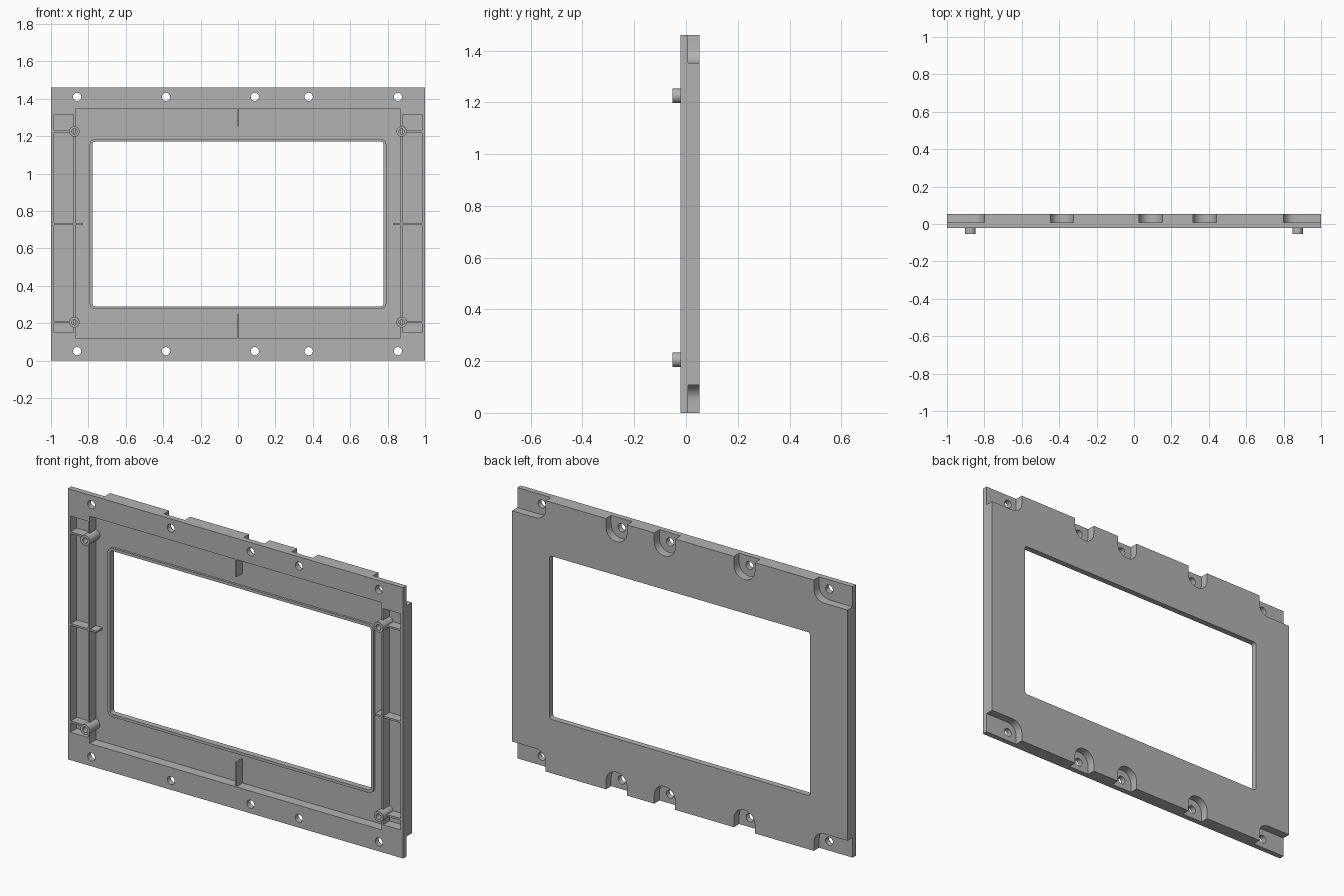
import bpy, bmesh
from math import sin, cos, pi

if "Cube" in bpy.data.objects:
    bpy.data.objects.remove(bpy.data.objects["Cube"], do_unlink=True)

grey = bpy.data.materials.new("plain grey")
grey.use_nodes = True
COLOUR = (0.45, 0.45, 0.45, 1)
grey.diffuse_color = COLOUR
grey.node_tree.nodes["Principled BSDF"].inputs["Base Color"].default_value = COLOUR

HEIGHT = 1.46
FRONT, STEP, FLOOR, BACK = -0.021, 0.008, 0.033, 0.053


def rounded(x0, x1, z0, z1, r=0.0, steps=8):
    """Outline of a rectangle with rounded corners."""
    if r == 0:
        return [(x0, z0), (x1, z0), (x1, z1), (x0, z1)]
    centres = [(x1 - r, z1 - r), (x0 + r, z1 - r), (x0 + r, z0 + r), (x1 - r, z0 + r)]
    return [(cx + r * cos((q + k / steps) * pi / 2), cz + r * sin((q + k / steps) * pi / 2))
            for q, (cx, cz) in enumerate(centres) for k in range(steps + 1)]


def circle(x, z, r, n=32):
    return [(x + r * cos(2 * pi * k / n), z + r * sin(2 * pi * k / n)) for k in range(n)]


def prism(name, outline, y0, y1):
    """Extrude an outline in the upright plane from y0 to y1."""
    bm = bmesh.new()
    face = bm.faces.new([bm.verts.new((x, y0, z)) for x, z in outline])
    ext = bmesh.ops.extrude_face_region(bm, geom=[face])
    moved = [v for v in ext["geom"] if isinstance(v, bmesh.types.BMVert)]
    bmesh.ops.translate(bm, verts=moved, vec=(0, y1 - y0, 0))
    bmesh.ops.remove_doubles(bm, verts=bm.verts, dist=1e-5)
    bmesh.ops.recalc_face_normals(bm, faces=bm.faces)
    mesh = bpy.data.meshes.new(name)
    bm.to_mesh(mesh)
    bm.free()
    mesh.materials.append(grey)
    obj = bpy.data.objects.new(name, mesh)
    bpy.context.collection.objects.link(obj)
    return obj


def cut(obj, outline, y0, y1):
    """Subtract a prism from an object."""
    cutter = prism("cutter", outline, y0, y1)
    cutter.hide_render = True
    mod = obj.modifiers.new("cut", "BOOLEAN")
    mod.operation, mod.solver, mod.object = "DIFFERENCE", "EXACT", cutter
    bpy.context.view_layer.update()
    result = bpy.data.meshes.new_from_object(obj.evaluated_get(bpy.context.evaluated_depsgraph_get()))
    obj.modifiers.clear()
    obj.data = result
    bpy.data.objects.remove(cutter, do_unlink=True)


# Main panel with front recesses and the window
panel = prism("panel", rounded(-1, 1, 0, HEIGHT), FRONT, BACK)
cut(panel, rounded(-0.87, 0.87, 0.12, 1.345), FRONT - 0.1, FLOOR)
for s in (-1, 1):
    a, b = sorted((s * 0.985, s * 0.88))
    cut(panel, rounded(a, b, 0.15, 1.315), FRONT - 0.1, FLOOR)
window = rounded(-0.778, 0.778, 0.29, 1.17, 0.015)
cut(panel, window, -0.2, 0.2)

# Screw holes and the rounded notches behind them, along both long edges
for x in (-0.86, -0.385, 0.09, 0.378, 0.855):
    for top in (False, True):
        z0, z1 = (1.352, 1.7) if top else (-0.24, 0.108)
        if abs(x) > 0.8:
            a, b = sorted((x / abs(x) * 0.8, x / abs(x) * 1.3))
        else:
            a, b = x - 0.0625, x + 0.0625
        cut(panel, rounded(a, b, z0, z1, 0.06), STEP, 0.2)
        cut(panel, circle(x, 1.41 if top else 0.05, 0.022), -0.2, 0.2)

# Raised lip round the window
lip = prism("window_lip", rounded(-0.793, 0.793, 0.275, 1.185, 0.03), FLOOR - 0.012, FLOOR + 0.001)
cut(lip, window, -0.2, 0.2)

# Hollow screw posts, each braced to the side wall
for s, side in ((-1, "right"), (1, "left")):
    for z, level in ((0.205, "lower"), (1.225, "upper")):
        post = prism(f"{side}_{level}_post", circle(s * 0.875, z, 0.028), -0.053, FLOOR + 0.001)
        cut(post, circle(s * 0.875, z, 0.014), -0.2, FLOOR - 0.02)
        a, b = sorted((s * 0.9, s * 0.99))
        prism(f"{side}_{level}_brace", rounded(a, b, z - 0.005, z + 0.005), FRONT + 0.002, FLOOR + 0.001)
    # Middle rib across each side channel
    a, b = sorted((s * 0.83, s * 0.99))
    prism(f"{side}_rib", rounded(a, b, 0.725, 0.735), FRONT + 0.002, FLOOR + 0.001)

# Centre ribs above and below the window
prism("lower_rib", rounded(-0.004, 0.004, 0.115, 0.25), FRONT + 0.002, FLOOR + 0.001)
prism("upper_rib", rounded(-0.004, 0.004, 1.25, 1.35), FRONT + 0.002, FLOOR + 0.001)

# Smooth the round walls, keep the edges sharp
for obj in bpy.context.collection.objects:
    if obj.type == "MESH" and obj.data.materials and obj.data.materials[0] == grey:
        bpy.ops.object.select_all(action="DESELECT")
        obj.select_set(True)
        bpy.context.view_layer.objects.active = obj
        bpy.ops.object.shade_smooth_by_angle()
